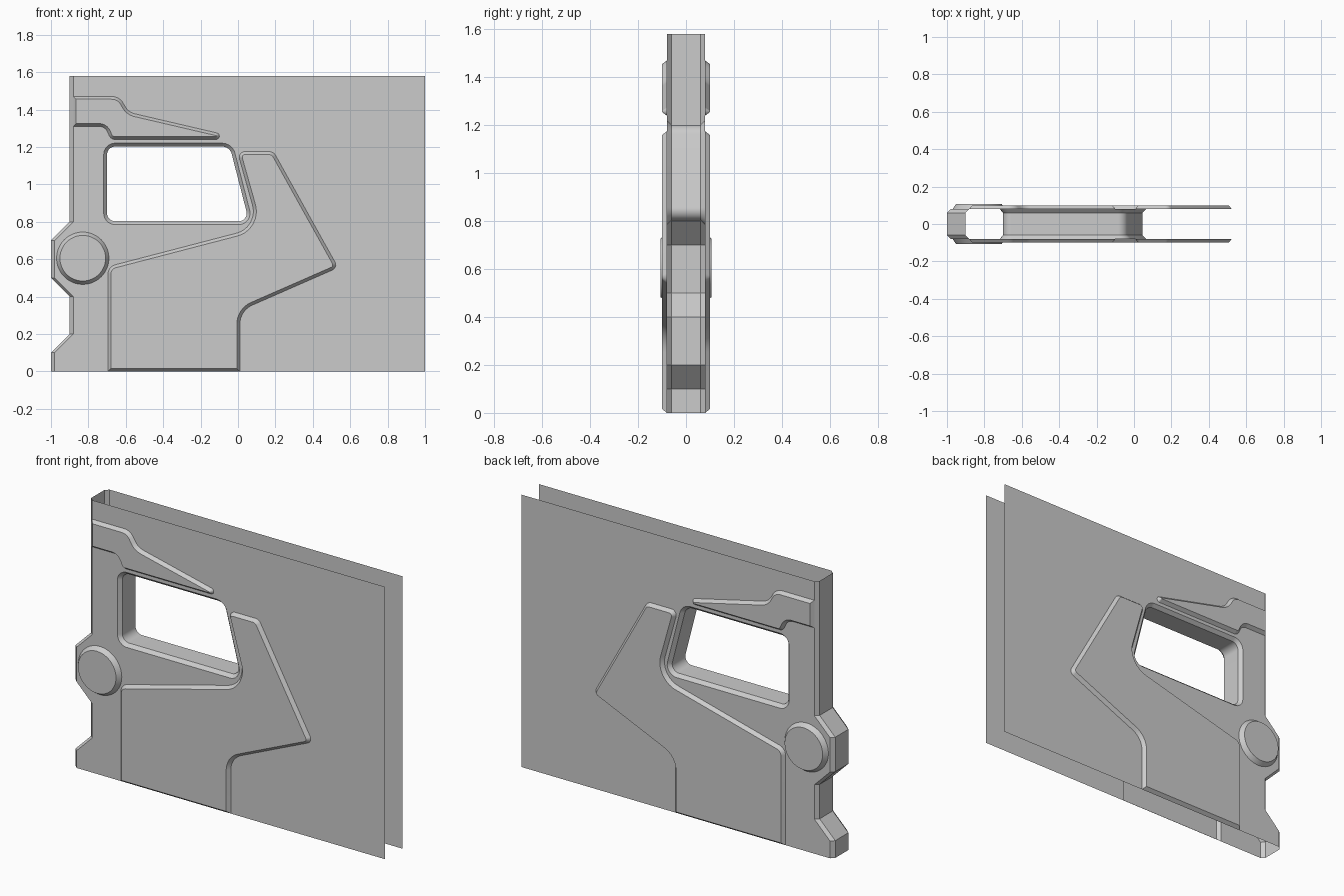
import bpy, bmesh, math
from mathutils import Vector

if "Cube" in bpy.data.objects:
    bpy.data.objects.remove(bpy.data.objects["Cube"])

FACE, EDGE, RAISED = 0.08, 0.06, 0.10   # half thicknesses along y
TOP = 1.58


def rounded(corners, seg=8):
    """Counter-clockwise (x, z, radius) corners -> points with arcs."""
    pts = []
    for i, (x, z, r) in enumerate(corners):
        p = Vector((x, z))
        if r == 0:
            pts.append(p)
            continue
        u = (Vector(corners[i - 1][:2]) - p).normalized()
        v = (Vector(corners[(i + 1) % len(corners)][:2]) - p).normalized()
        half = math.acos(max(-1, min(1, u.dot(v)))) / 2
        c = p + (u + v).normalized() * (r / math.sin(half))
        t = r / math.tan(half)
        a, b = p + u * t - c, p + v * t - c
        pts += [c + a.lerp(b, k / seg).normalized() * r for k in range(seg + 1)]
    return pts


def inset(pts, d):
    out = []
    for i, p in enumerate(pts):
        e1 = (p - pts[i - 1]).normalized()
        e2 = (pts[(i + 1) % len(pts)] - p).normalized()
        n1, n2 = Vector((-e1.y, e1.x)), Vector((-e2.y, e2.x))
        out.append(p + (n1 + n2) * (d / (1 + n1.dot(n2))))
    return out


def finish(name, bm):
    """Make the object and mirror the front half to the back."""
    me = bpy.data.meshes.new(name)
    bm.to_mesh(me)
    bm.free()
    ob = bpy.data.objects.new(name, me)
    bpy.context.collection.objects.link(ob)
    bpy.ops.object.select_all(action='DESELECT')
    ob.select_set(True)
    bpy.context.view_layer.objects.active = ob
    bpy.ops.object.shade_smooth_by_angle(angle=math.radians(30))
    mod = ob.modifiers.new("mirror_back", 'MIRROR')
    mod.use_axis = (False, True, False)
    return ob


def loft(name, rings, closed=True, cap=False):
    """rings: list of (points, y); skin neighbouring rings."""
    bm = bmesh.new()
    rows = [[bm.verts.new((p[0], y, p[1])) for p in pts] for pts, y in rings]
    n = len(rows[0])
    for a, b in zip(rows, rows[1:]):
        for i in range(n if closed else n - 1):
            j = (i + 1) % n
            bm.faces.new((a[i], a[j], b[j], b[i]))
    if cap:
        bm.faces.new(rows[-1])
    return finish(name, bm)


# Outlines
left_edge = [(-0.9, TOP), (-0.9, 0.8), (-1, 0.7), (-1, 0.5),
             (-0.9, 0.4), (-0.9, 0.2), (-1, 0.1), (-1, 0)]
left_inner = [(x + 0.02, z) for x, z in left_edge]
window = rounded([(-0.718, 0.785, 0.06), (0.082, 0.785, 0.06),
                  (-0.03, 1.22, 0.07), (-0.718, 1.22, 0.06)])
lower = rounded([(-0.695, 0, 0), (0.01, 0, 0), (0.01, 0.325, 0.11),
                 (0.535, 0.555, 0.03), (0.19, 1.175, 0.04), (-0.003, 1.175, 0.03),
                 (0.111, 0.77, 0.12), (-0.695, 0.56, 0.05)])
upper = rounded([(-0.88, 1.31, 0), (-0.71, 1.31, 0.05), (-0.68, 1.24, 0.035),
                 (-0.1, 1.24, 0.017), (-0.1, 1.272, 0.017), (-0.585, 1.385, 0.08),
                 (-0.635, 1.47, 0.07), (-0.88, 1.47, 0)])


def circle(r, n=48):
    return [Vector((-0.83 + r * math.cos(2 * math.pi * i / n),
                    0.605 + r * math.sin(2 * math.pi * i / n))) for i in range(n)]


# Flat side panels, cut around the window, raised panels and disc
outer = ([left_inner[0]] + upper[::-1] + left_inner[1:]
         + [lower[0]] + lower[:0:-1] + [(1, 0), (1, TOP)])
bm = bmesh.new()
for loop in (outer, window, circle(0.14)):
    vs = [bm.verts.new((p[0], -FACE, p[1])) for p in loop]
    for i in range(len(vs)):
        bm.edges.new((vs[i - 1], vs[i]))
bmesh.ops.triangle_fill(bm, use_beauty=True, edges=bm.edges[:], normal=(0, -1, 0))
bm.normal_update()
bmesh.ops.reverse_faces(bm, faces=[f for f in bm.faces if f.normal.y > 0])
finish("side_panels", bm)

# Notched left edge strip with chamfers
loft("edge_strip", [(left_edge, 0), (left_edge, -EDGE), (left_inner, -FACE)], closed=False)

# Chamfered window opening
window_in = inset(window, 0.018)
loft("window_frame", [(window, -FACE), (window_in, -EDGE), (window_in, 0)])

# Raised panels and round boss
loft("lower_raised_panel", [(lower, -FACE), (inset(lower, 0.016), -RAISED)], cap=True)
loft("upper_raised_panel", [(upper, -FACE), (inset(upper, 0.015), -RAISED)], cap=True)
loft("round_boss", [(circle(0.14), -FACE), (circle(0.122), -0.107)], cap=True)
